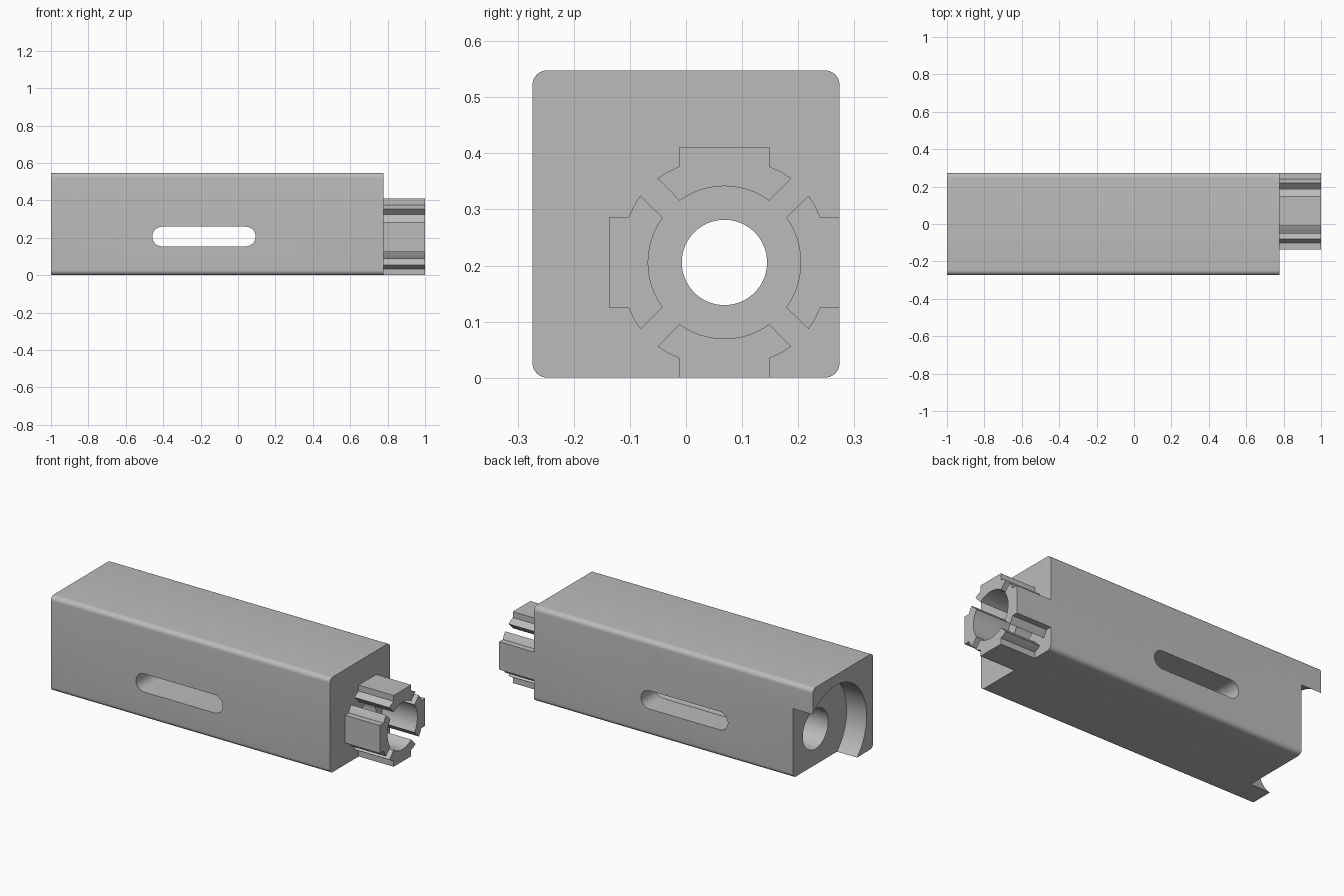
import bpy
import bmesh
from math import sin, cos, pi, radians, atan2, hypot
from mathutils import Matrix, Vector

cube = bpy.data.objects.get("Cube")
if cube:
    bpy.data.objects.remove(cube, do_unlink=True)

HALF = 0.274                 # half width of the square bar
AXIS_Y, AXIS_Z = 0.0685, 0.2055   # shared axis of bore, socket and lugs
FRONT_X = 0.777              # end of the bar, where the lugs start
FLOOR_X = -0.873             # floor of the socket

grey = bpy.data.materials.new("plain_grey")
grey.use_nodes = True
grey.diffuse_color = (0.5, 0.5, 0.5, 1)
grey.node_tree.nodes["Principled BSDF"].inputs["Base Color"].default_value = (0.5, 0.5, 0.5, 1)


def arc(cx, cy, r, a0, a1, n):
    """Points on an arc, angles in degrees."""
    steps = [radians(a0 + (a1 - a0) * i / n) for i in range(n + 1)]
    return [(cx + r * cos(a), cy + r * sin(a)) for a in steps]


def circle(r):
    return arc(AXIS_Y, AXIS_Z, r, 0, 360, 80)[:-1]


def prism(name, points, place, depth):
    """Extrude a 2D outline; place maps (u, v, t) to a 3D point."""
    bm = bmesh.new()
    face = bm.faces.new([bm.verts.new(place(u, v, 0)) for u, v in points])
    ext = bmesh.ops.extrude_face_region(bm, geom=[face])
    offset = Vector(place(0, 0, depth)) - Vector(place(0, 0, 0))
    verts = [g for g in ext["geom"] if isinstance(g, bmesh.types.BMVert)]
    bmesh.ops.translate(bm, verts=verts, vec=offset)
    bmesh.ops.recalc_face_normals(bm, faces=bm.faces[:])
    mesh = bpy.data.meshes.new(name)
    bm.to_mesh(mesh)
    bm.free()
    mesh.materials.append(grey)
    obj = bpy.data.objects.new(name, mesh)
    bpy.context.collection.objects.link(obj)
    return obj


def along_x(name, points, x0, x1):
    return prism(name, points, lambda u, v, t: (x0 + t, u, v), x1 - x0)


def activate(obj):
    bpy.ops.object.select_all(action="DESELECT")
    obj.select_set(True)
    bpy.context.view_layer.objects.active = obj


def cut(obj, cutter):
    mod = obj.modifiers.new("cut", "BOOLEAN")
    mod.operation = "DIFFERENCE"
    mod.solver = "EXACT"
    mod.object = cutter
    activate(obj)
    bpy.ops.object.modifier_apply(modifier=mod.name)
    bpy.data.objects.remove(cutter, do_unlink=True)


def smooth(obj):
    activate(obj)
    bpy.ops.object.shade_smooth_by_angle(angle=radians(25))


# Square bar with rounded long edges
R = 0.027
inner = HALF - R
outline = []
for i, (sy, sz) in enumerate([(1, 1), (-1, 1), (-1, -1), (1, -1)]):
    outline += arc(sy * inner, HALF + sz * inner, R, 90 * i, 90 * i + 90, 8)
bar = along_x("bar", outline, -1, FRONT_X)

# Socket at the rear end, through bore and its wider mouth
cut(bar, along_x("socket_cutter", circle(0.284), -1.2, FLOOR_X))
cut(bar, along_x("bore_cutter", circle(0.076), -1.2, 1.2))
cut(bar, along_x("mouth_cutter", circle(0.115), -1.1, -0.6))

# Long round-ended slot across the bar
SLOT_R = 0.0525
slot = arc(0.042, 0.207, SLOT_R, -90, 90, 16) + arc(-0.406, 0.207, SLOT_R, 90, 270, 16)
cut(bar, prism("slot_cutter", slot, lambda u, v, t: (u, t - 0.5, v), 1.0))
smooth(bar)

# Four hooked lugs around the axis at the other end
flank = [(0.08, 0.2055), (0.08, 0.171)]
tip = (0.119, 0.150)
a_in = math_angle = atan2(0.11, 0.08) * 180 / pi
lug = flank + [(0.1, 0.162), tip] + arc(0, 0, hypot(0.08, 0.11), a_in, 180 - a_in, 12)
lug += [(-u, v) for u, v in reversed(flank + [(0.1, 0.162), tip])]
for i, side in enumerate(["top", "right", "bottom", "left"]):
    turn = Matrix.Rotation(i * pi / 2, 2)
    pts = [turn @ Vector(p) for p in lug]
    pts = [(p.x + AXIS_Y, p.y + AXIS_Z) for p in pts]
    smooth(along_x("lug_" + side, pts, FRONT_X, 1.0))
